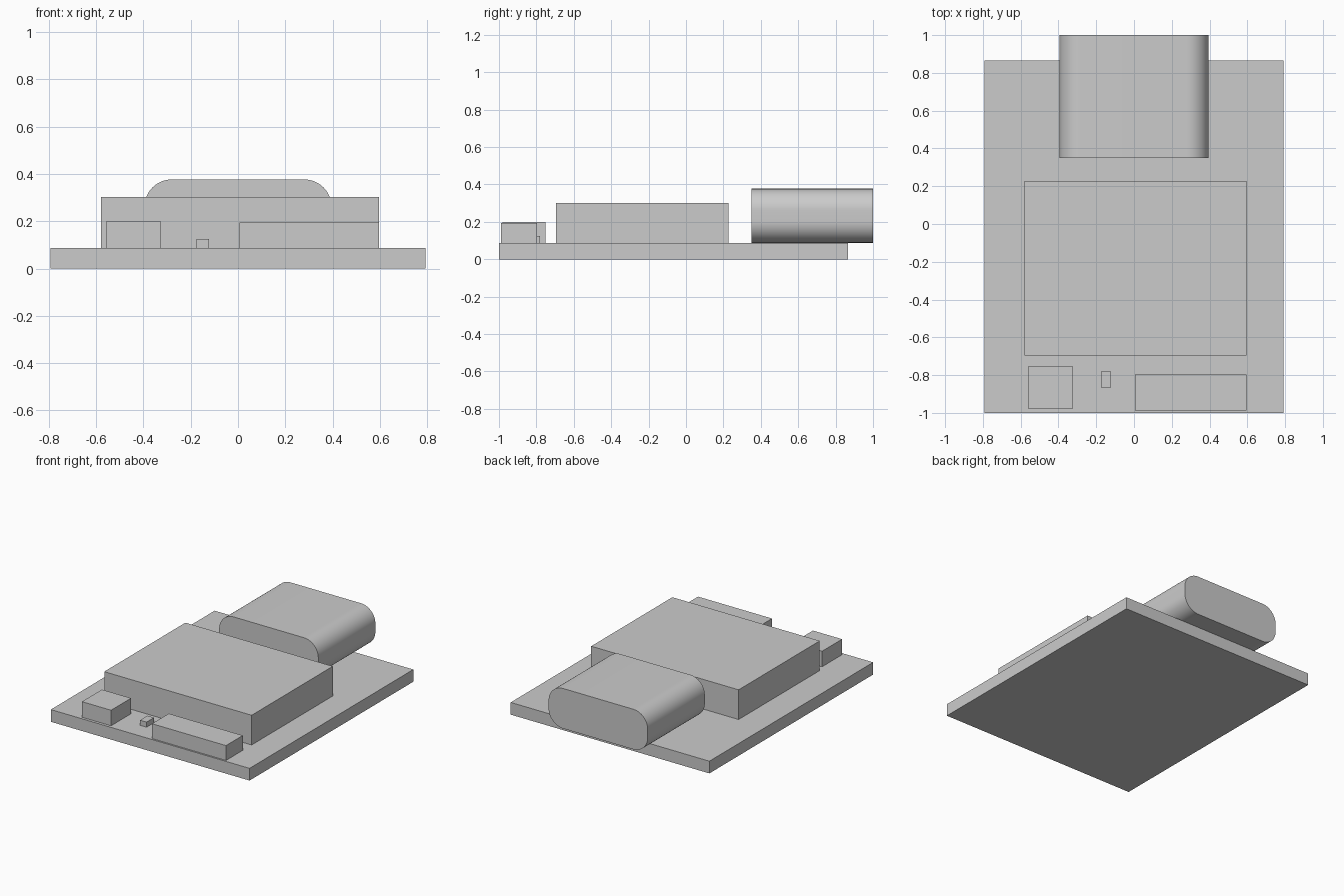
import bpy
import bmesh
from math import cos, sin, pi

cube = bpy.data.objects.get("Cube")
if cube:
    bpy.data.objects.remove(cube, do_unlink=True)

# Single grey finish
grey = bpy.data.materials.new("plain_grey")
grey.use_nodes = True
colour = (0.6, 0.6, 0.6, 1)
grey.diffuse_color = colour
grey.node_tree.nodes["Principled BSDF"].inputs["Base Color"].default_value = colour


def add_object(name, bm):
    bmesh.ops.recalc_face_normals(bm, faces=bm.faces)
    mesh = bpy.data.meshes.new(name)
    bm.to_mesh(mesh)
    bm.free()
    mesh.materials.append(grey)
    obj = bpy.data.objects.new(name, mesh)
    bpy.context.collection.objects.link(obj)
    return obj


def box(name, x, y, z):
    """Box from (low, high) extents on each axis."""
    bm = bmesh.new()
    bmesh.ops.create_cube(bm, size=1)
    for v in bm.verts:
        v.co = [sum(r) / 2 + c * (r[1] - r[0]) for c, r in zip(v.co, (x, y, z))]
    return add_object(name, bm)


def rounded_bar(name, half_width, y, z, radius, steps=16):
    """Rounded rectangle in XZ, extruded along Y."""
    bm = bmesh.new()
    mid, half_height = sum(z) / 2, (z[1] - z[0]) / 2
    verts = []
    for corner, (sx, sz) in enumerate([(1, 1), (-1, 1), (-1, -1), (1, -1)]):
        for i in range(steps + 1):
            a = (corner + i / steps) * pi / 2
            verts.append(bm.verts.new((sx * (half_width - radius) + radius * cos(a),
                                       y[0],
                                       mid + sz * (half_height - radius) + radius * sin(a))))
    face = bm.faces.new(verts)
    new = bmesh.ops.extrude_face_region(bm, geom=[face], use_keep_orig=True)["geom"]
    moved = [g for g in new if isinstance(g, bmesh.types.BMVert)]
    bmesh.ops.translate(bm, verts=moved, vec=(0, y[1] - y[0], 0))
    return add_object(name, bm)


# Circuit board and the parts sitting on it
TOP = 0.088
box("board", (-0.792, 0.792), (-1, 0.865), (0, TOP))
box("main_module", (-0.579, 0.596), (-0.696, 0.228), (TOP, 0.302))
box("small_block", (-0.558, -0.326), (-0.98, -0.752), (TOP, 0.2))
box("front_connector", (0.006, 0.596), (-0.988, -0.797), (TOP, 0.195))
box("tiny_chip", (-0.175, -0.123), (-0.865, -0.78), (TOP, 0.125))

# Rounded port overhanging the back edge
port = rounded_bar("rear_port", 0.395, (0.35, 1), (TOP, 0.377), 0.115)
bpy.ops.object.select_all(action="DESELECT")
port.select_set(True)
bpy.context.view_layer.objects.active = port
bpy.ops.object.shade_smooth_by_angle(angle=pi / 6)
